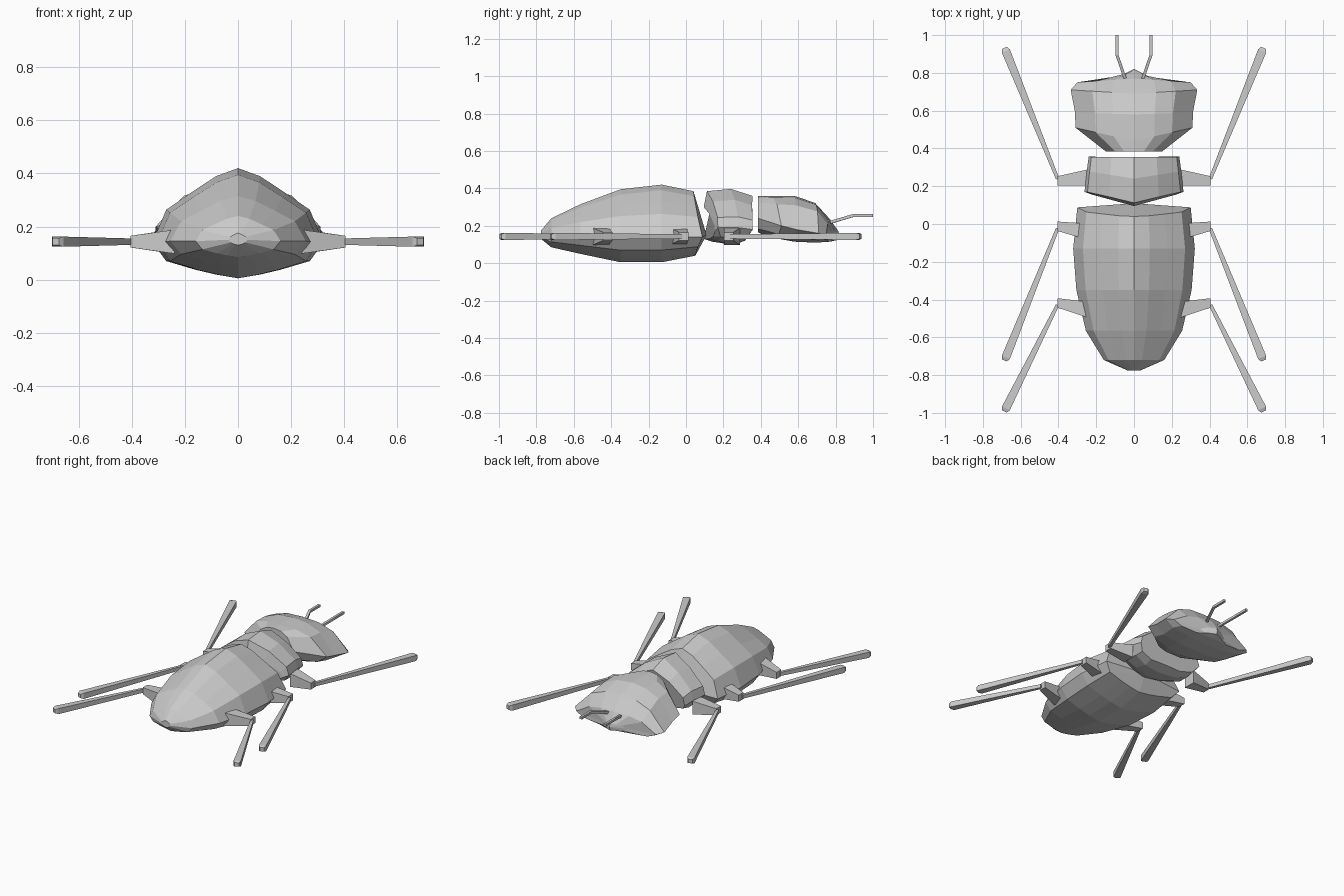
import bpy, bmesh, math
from mathutils import Vector

cube = bpy.data.objects.get("Cube")
if cube:
    bpy.data.objects.remove(cube, do_unlink=True)

grey = bpy.data.materials.new("plain grey")
grey.use_nodes = True
grey.diffuse_color = (0.6, 0.6, 0.6, 1)
grey.node_tree.nodes["Principled BSDF"].inputs["Base Color"].default_value = (0.6, 0.6, 0.6, 1)


def finish(name, bm):
    bmesh.ops.remove_doubles(bm, verts=bm.verts, dist=0.0005)
    bmesh.ops.recalc_face_normals(bm, faces=bm.faces)
    mesh = bpy.data.meshes.new(name)
    bm.to_mesh(mesh)
    bm.free()
    mesh.materials.append(grey)
    ob = bpy.data.objects.new(name, mesh)
    bpy.context.collection.objects.link(ob)
    return ob


def loft(name, rings, caps=(None, None)):
    """Skin closed rings of points; a cap is an apex point or None for a flat end."""
    bm = bmesh.new()
    loops = [[bm.verts.new(p) for p in r] for r in rings]
    n = len(loops[0])
    for a, b in zip(loops, loops[1:]):
        for i in range(n):
            j = (i + 1) % n
            bm.faces.new((a[i], a[j], b[j], b[i]))
    for loop, cap in zip((loops[0], loops[-1]), caps):
        if cap is None:
            bm.faces.new(loop)
        else:
            apex = bm.verts.new(cap)
            for i in range(n):
                bm.faces.new((loop[i], loop[(i + 1) % n], apex))
    return finish(name, bm)


def body_ring(profile, y, w, top, mid, low, side_dy=0, top_dy=0, low_dy=0):
    """Mirrored section: profile is (x, t), t = 1 at the ridge, 0 at the widest, -1 at the keel."""
    half = []
    for x, t in profile:
        z = mid + t * (top - mid if t > 0 else mid - low)
        dy = side_dy * x + (top_dy * t if t > 0 else -low_dy * t)
        half.append((x * w, y + dy, z))
    return half + [(-x, py, z) for x, py, z in half[-2:0:-1]]


# Abdomen: ridged oval hull with a slanted front plate
hull = [(0, 1), (.26, .89), (.55, .67), (.84, .44), (1, 0), (.84, -.52), (.5, -.76), (.25, -.9), (0, -1)]
abdomen = [body_ring(hull, *r) for r in (
    (-.775, .035, .175, .15, .13),
    (-.72, .16, .24, .145, .085),
    (-.565, .255, .315, .145, .05),
    (-.35, .305, .395, .14, .005),
    (-.13, .322, .42, .14, .005),
    (.10, .30, .385, .14, .04, -.012, -.06, -.05))]
loft("abdomen", abdomen, (None, (0, .11, .15)))

# Thorax: roof-shaped block with a V-shaped rear
block = [(0, 1), (.5, .72), (.94, .28), (1, 0), (.85, -.65), (.5, -1), (0, -1)]
thorax = [body_ring(block, *r) for r in (
    (.095, .22, .30, .17, .13, .06),
    (.10, .262, .385, .19, .115, .07, .012, .04),
    (.24, .25, .397, .19, .10, .04),
    (.365, .24, .36, .18, .12, -.008, -.01, -.05))]
loft("thorax", thorax)

# Head: flat crown, flared front lobes and a pointed snout
skull = [(0, 1), (.35, .94), (.66, .72), (1, 0), (.8, -.75), (.4, -1), (0, -1)]
head = [body_ring(skull, *r) for r in (
    (.385, .15, .36, .24, .165),
    (.44, .31, .36, .20, .14, .07),
    (.58, .312, .36, .18, .115, .01),
    (.69, .335, .322, .16, .11, .02),
    (.77, .30, .235, .15, .115, -.02),
    (.815, .10, .17, .145, .125, -.045))]
loft("head", head, (None, (0, .82, .15)))


def beam_ring(p, along, w, h):
    """Rectangle of width w and height h, square to a direction in plan."""
    side = Vector((-along[1], along[0], 0)).normalized() * (w / 2)
    up = Vector((0, 0, h / 2))
    p = Vector(p)
    return [p + side + up, p - side + up, p - side - up, p + side - up]


# Legs: tapered hip stub and a long shin that thickens to a chamfered foot
legs = {
    "front": ((.25, .245), (.405, .228), (.68, .92)),
    "middle": ((.25, -.04), (.405, -.012), (.68, -.71)),
    "rear": ((.24, -.455), (.405, -.418), (.68, -.98)),
}
Z = .143
for s, label in ((1, "left"), (-1, "right")):
    for name, (root, knee, foot) in legs.items():
        root, knee, foot = [Vector((s * x, y, Z)) for x, y in (root, knee, foot)]
        out = Vector((s, 0, 0))
        loft(f"{label}_{name}_hip", [beam_ring(root, out, .085, .09),
                                     beam_ring(knee, out, .05, .044)])
        d = (foot - knee).normalized()
        start = knee + Vector((-.005 * s, 0, 0)) + d * .012
        loft(f"{label}_{name}_shin", [beam_ring(start, d, .018, .024),
                                      beam_ring(foot - d * .004, d, .046, .038),
                                      beam_ring(foot + d * .014, d, .026, .026)])

    # Antenna: slim bent rod
    path = [Vector((s * x, y, z)) for x, y, z in ((.04, .75, .212), (.09, .895, .255), (.09, 1.0, .255))]
    dirs = (path[1] - path[0], (path[1] - path[0]).normalized() + Vector((0, 1, 0)), Vector((0, 1, 0)))
    loft(f"{label}_antenna", [beam_ring(p, d, .016, .016) for p, d in zip(path, dirs)])
